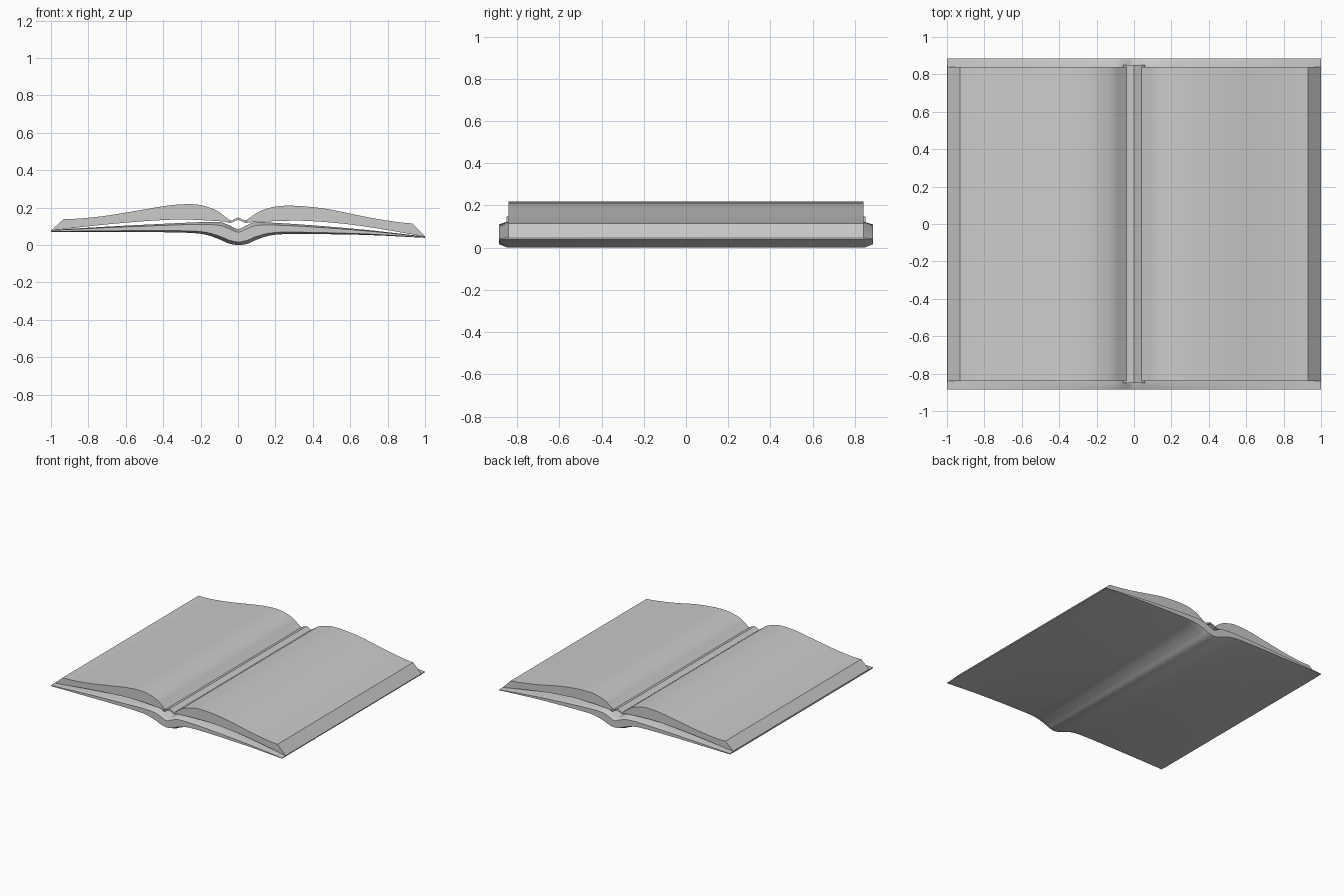
import bpy, bmesh

if "Cube" in bpy.data.objects:
    bpy.data.objects.remove(bpy.data.objects["Cube"])

paper = bpy.data.materials.new("paper grey")
paper.diffuse_color = (0.6, 0.6, 0.6, 1)
paper.use_nodes = True
paper.node_tree.nodes["Principled BSDF"].inputs["Base Color"].default_value = paper.diffuse_color


def smooth(pts, steps=4):
    """Catmull-Rom curve through the given (x, z) points."""
    p = [pts[0]] + list(pts) + [pts[-1]]
    out = []
    for i in range(1, len(p) - 2):
        a, b, c, d = p[i - 1:i + 3]
        for s in range(steps):
            t = s / steps
            out.append(tuple(0.5 * (2 * b[k] + (c[k] - a[k]) * t
                       + (2 * a[k] - 5 * b[k] + 4 * c[k] - d[k]) * t ** 2
                       + (3 * b[k] - a[k] - 3 * c[k] + d[k]) * t ** 3) for k in (0, 1)))
    return out + [pts[-1]]


def loft(name, rings, angle=0.5):
    """Join (y, profile) rings along y and close both ends."""
    bm = bmesh.new()
    loops = [[bm.verts.new((x, y, z)) for x, z in prof] for y, prof in rings]
    n = len(loops[0])
    for a, b in zip(loops, loops[1:]):
        for i in range(n):
            j = (i + 1) % n
            bm.faces.new((a[i], a[j], b[j], b[i]))
    bm.faces.new(loops[0])
    bm.faces.new(loops[-1])
    bmesh.ops.recalc_face_normals(bm, faces=bm.faces)
    me = bpy.data.meshes.new(name)
    bm.to_mesh(me)
    bm.free()
    me.materials.append(paper)
    ob = bpy.data.objects.new(name, me)
    bpy.context.collection.objects.link(ob)
    bpy.ops.object.select_all(action='DESELECT')
    ob.select_set(True)
    bpy.context.view_layer.objects.active = ob
    bpy.ops.object.shade_smooth_by_angle(angle=angle)
    return ob


# Cover: matching top and bottom lines, thinned towards both ends
xs = [-1, -0.7, -0.4, -0.2, -0.1, -0.05, 0, 0.05, 0.1, 0.2, 0.4, 0.7, 1]
top = [0.08, 0.098, 0.113, 0.122, 0.122, 0.107, 0.085, 0.107, 0.122, 0.118, 0.105, 0.079, 0.045]
low = [0.07, 0.07, 0.068, 0.06, 0.03, 0.008, 0.0, 0.006, 0.028, 0.055, 0.058, 0.053, 0.038]
upper, lower = smooth(list(zip(xs, top))), smooth(list(zip(xs, low)))


def cover_ring(f):
    up, dn = [], []
    for (x, t), (_, b) in zip(upper, lower):
        m, h = (t + b) / 2, (t - b) / 2 * f
        up.append((x, m + h))
        dn.append((x, m - h))
    return up + dn[::-1]


loft("cover", [(-0.885, cover_ring(0.62)), (-0.845, cover_ring(1)),
               (0.845, cover_ring(1)), (0.885, cover_ring(0.62))])

# Page blocks: sloped fore edge, arched top, shallow arched underside
left_top = [(-0.93, 0.14), (-0.85, 0.141), (-0.7, 0.157), (-0.5, 0.19), (-0.38, 0.21),
            (-0.28, 0.218), (-0.2, 0.213), (-0.12, 0.187), (-0.07, 0.152), (-0.035, 0.126)]
left_low = [(-0.06, 0.122), (-0.1, 0.127), (-0.3, 0.136), (-0.5, 0.127), (-0.75, 0.105), (-1, 0.077)]
right_top = [(0.93, 0.115), (0.85, 0.123), (0.7, 0.147), (0.5, 0.188), (0.38, 0.204),
             (0.28, 0.21), (0.2, 0.205), (0.12, 0.182), (0.07, 0.15), (0.035, 0.126)]
right_low = [(0.06, 0.12), (0.1, 0.123), (0.25, 0.129), (0.4, 0.127), (0.65, 0.103), (1, 0.045)]
for name, t, b in (("left_pages", left_top, left_low), ("right_pages", right_top, right_low)):
    prof = smooth(t) + smooth(b)
    loft(name, [(-0.84, prof), (0.84, prof)])

# Ridge strip along the gutter
ridge = [(-0.06, 0.12), (-0.045, 0.127), (0, 0.147), (0.045, 0.127), (0.06, 0.12),
         (0.04, 0.117), (0, 0.135), (-0.04, 0.117)]
loft("gutter_ridge", [(-0.85, ridge), (0.85, ridge)])
